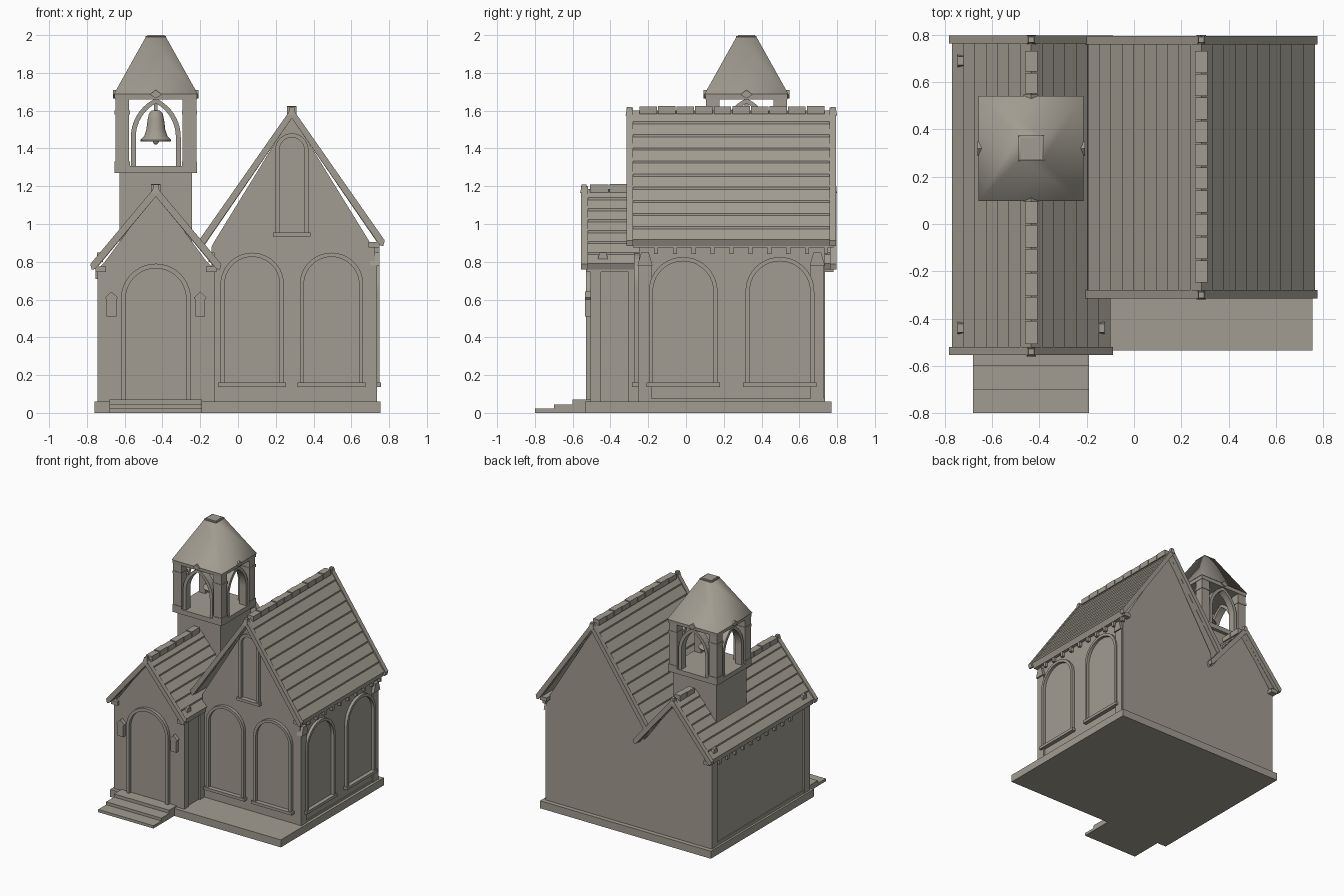
import bpy, bmesh, math

if "Cube" in bpy.data.objects:
    bpy.data.objects.remove(bpy.data.objects["Cube"])

stone = bpy.data.materials.new("warm grey stone")
stone.diffuse_color = (0.36, 0.335, 0.285, 1)
stone.use_nodes = True
stone.node_tree.nodes["Principled BSDF"].inputs["Base Color"].default_value = stone.diffuse_color


def finish(name, bm):
    bmesh.ops.recalc_face_normals(bm, faces=bm.faces)
    me = bpy.data.meshes.new(name)
    bm.to_mesh(me)
    bm.free()
    me.materials.append(stone)
    ob = bpy.data.objects.new(name, me)
    bpy.context.collection.objects.link(ob)
    return ob


def prism(name, pts, axis, a, b):
    """Extrude a (horizontal, z) outline along x or y from a to b."""
    bm = bmesh.new()
    put = (lambda u, v, d: (u, d, v)) if axis == "y" else (lambda u, v, d: (d, u, v))
    lo = [bm.verts.new(put(u, v, a)) for u, v in pts]
    hi = [bm.verts.new(put(u, v, b)) for u, v in pts]
    bm.faces.new(lo)
    bm.faces.new(hi)
    n = len(pts)
    for i in range(n):
        j = (i + 1) % n
        bm.faces.new((lo[i], lo[j], hi[j], hi[i]))
    return finish(name, bm)


def box(name, x0, x1, y0, y1, z0, z1):
    return prism(name, [(x0, z0), (x1, z0), (x1, z1), (x0, z1)], "y", y0, y1)


def frustum(name, cx, cy, h0, z0, h1, z1):
    bm = bmesh.new()
    bmesh.ops.create_cube(bm, size=2)
    for v in bm.verts:
        h, z = (h1, z1) if v.co.z > 0 else (h0, z0)
        v.co = (cx + h * v.co.x, cy + h * v.co.y, z)
    return finish(name, bm)


def smooth(ob, angle):
    bpy.ops.object.select_all(action="DESELECT")
    ob.select_set(True)
    bpy.context.view_layer.objects.active = ob
    bpy.ops.object.shade_smooth_by_angle(angle=math.radians(angle))


def arch_line(c, h, z0, spring, top, n=10):
    """Left foot, over the crown, to the right foot."""
    rise = top - spring
    r = (h * h + rise * rise) / (2 * h)
    end = math.asin(min(1, rise / r))
    side = [(h - r + r * math.cos(end * i / n), spring + r * math.sin(end * i / n))
            for i in range(n + 1)]
    left = [(c - h, z0)] + [(c - u, v) for u, v in side]
    right = [(c + u, v) for u, v in reversed(side[:-1])] + [(c + h, z0)]
    return left + right


def arch(name, c, h, z0, spring, top, t, axis, a, b):
    outer = arch_line(c, h, z0, spring, top)
    inner = arch_line(c, h - t, z0, spring, top - t)
    return prism(name, outer + inner[::-1], axis, a, b)


def window(name, c, h, z0, top, axis, a, b, out):
    arch(name + "_frame", c, h, z0, top - h, top, 0.022, axis, a, b)
    s = [(c - h - .012, z0 - .022), (c + h + .012, z0 - .022),
         (c + h + .012, z0), (c - h - .012, z0)]
    prism(name + "_sill", s, axis, min(a, out), max(b, out))


def roof(name, cx, top, run, drop, rows, y0, y1):
    """Lapped tile slopes, end boards and underside for one gable roof."""
    half = [(0, top)]
    for i in range(rows):
        f = (i + 1) / rows
        half.append((run * f, top - drop * f + .012))
        if i < rows - 1:
            half.append((run * f, top - drop * f))
    under = [(run - .015, top - drop - .022), (0, top - .04)]
    right = half + under
    pts = [(cx + u, v) for u, v in right] + [(cx - u, v) for u, v in reversed(right[1:-1])]
    prism(name + "_tiles", pts, "y", y0 + .03, y1 - .03)
    r, e = run + .012, top - drop
    board = [(0, top + .016), (r, e + .008), (r - .008, e - .022), (r - .026, e - .018), (0, top - .04)]
    pts = [(cx + u, v) for u, v in board] + [(cx - u, v) for u, v in reversed(board[1:-1])]
    for y, tag in ((y0, "front"), (y1 - .035, "back")):
        prism(f"{name}_{tag}_board", pts, "y", y, y + .035)


def ridge(name, cx, top, y0, y1, n):
    step = (y1 - y0) / n
    for i in range(n):
        box(name, cx - .026, cx + .026, y0 + i * step + .003, y0 + (i + 1) * step - .003,
            top - .04, top + .004 * (i % 2))


# Plinth and front steps
box("plinth", -.76, .755, -.535, .77, 0, .06)
box("lower_step", -.68, -.19, -.80, -.5, 0, .022)
box("middle_step", -.68, -.19, -.70, -.5, 0, .045)
box("upper_step", -.68, -.19, -.60, -.5, 0, .07)

# Walls: main hall and entrance wing
HX, WX = .285, -.435
prism("hall_walls", [(-.14, .05), (.725, .05), (.725, .88), (.70, .90), (HX, 1.575),
                     (-.13, .90), (-.14, .88)], "y", -.25, .735)
prism("wing_walls", [(-.735, .05), (-.135, .05), (-.135, .77), (-.165, .80), (WX, 1.165),
                     (-.705, .80), (-.735, .77)], "y", -.505, .735)

# Roofs with ridge tiles
roof("hall_roof", HX, 1.60, .48, .695, 10, -.315, .795)
roof("wing_roof", WX, 1.185, .335, .405, 7, -.555, .798)
ridge("hall_ridge_tile", HX, 1.622, -.25, .735, 10)
ridge("wing_ridge_tile", WX, 1.208, -.51, .10, 6)
ridge("wing_rear_ridge_tile", WX, 1.208, .55, .735, 2)
for cx, y, z in ((HX, -.30, 1.605), (HX, .78, 1.605), (WX, -.54, 1.195), (WX, .78, 1.195)):
    frustum("ridge_finial", cx, y, .02, z - .03, .012, z + .015)

# Eave plates and corbels
box("hall_eave_plate", .69, .75, -.28, .78, .875, .905)
box("wing_left_eave_plate", -.755, -.70, -.53, .78, .745, .775)
box("wing_right_eave_plate", -.17, -.115, -.53, -.25, .745, .775)
for i in range(10):
    y = -.17 + i * .1
    box("hall_corbel", .72, .748, y, y + .022, .84, .88)
    box("wing_corbel", -.755, -.73, y - .1, y - .078, .71, .75)

# Corner posts with tapered capitals
for y in (-.217, .695):
    box("hall_corner_post", .70, .737, y - .035, y + .035, .06, .79)
    prism("hall_post_capital", [(y - .04, .78), (y + .04, .78), (y + .02, .85), (y - .02, .85)],
          "x", .70, .748)
for y in (-.47, .70):
    box("wing_left_post", -.745, -.71, y - .035, y + .035, .06, .75)
for y in (-.475, -.275):
    box("wing_right_post", -.16, -.122, y - .03, y + .025, .06, .75)
box("hall_side_skirting", .71, .733, -.25, .735, .06, .075)
box("wing_side_skirting", -.743, -.72, -.50, .735, .06, .085)

# Small stone knobs breaking through the low roof edges
for x, y, s in ((-.73, -.44, -1), (-.73, .69, -1), (-.14, -.44, 1)):
    prism("roof_knob", [(y - .03, .80), (y + .03, .80), (y + .018, .85), (y - .018, .85)],
          "x", x - .016, x + .016)

# Windows and door
for c in (.075, .495):
    window("hall_front_window", c, .168, .16, .848, "y", -.275, -.24, -.285)
window("attic_window", HX, .088, .955, 1.48, "y", -.275, -.24, -.285)
for c in (-.015, .497):
    window("hall_side_window", c, .182, .16, .825, "x", .72, .748, .757)
arch("door_frame", WX, .185, .06, .605, .79, .025, "y", -.53, -.49)

# Wall lanterns beside the door
for x in (-.67, -.20):
    prism("lantern", [(x - .026, .51), (x + .026, .51), (x + .026, .60), (x + .034, .61),
                      (x, .642), (x - .034, .61), (x - .026, .60)], "y", -.535, -.50)

# Bell tower
TX, TY = WX, .32
box("tower_body", TX - .192, TX + .192, TY - .192, TY + .192, .80, 1.27)
box("tower_collar", TX - .218, TX + .218, TY - .218, TY + .218, 1.27, 1.308)
for sx in (-1, 1):
    for sy in (-1, 1):
        x, y = TX + sx * .178, TY + sy * .178
        box("belfry_post", x - .036, x + .036, y - .036, y + .036, 1.30, 1.67)
        box("belfry_post_foot", x - .04, x + .04, y - .04, y + .04, 1.308, 1.33)
        box("belfry_post_head", x - .04, x + .04, y - .04, y + .04, 1.58, 1.60)
for s in (-1, 1):
    for axis, c, d in (("y", TX, TY), ("x", TY, TX)):
        mid = d + s * .18
        arch("belfry_arch", c, .132, 1.305, 1.46, 1.665, .026, axis, mid - .028, mid + .028)
        a = d + s * .215
        prism("arch_keystone", [(c - .032, 1.685), (c, 1.665), (c + .032, 1.685), (c, 1.71)],
              axis, a - .012, a + .012)

# Spire
frustum("spire_band", TX, TY, .217, 1.66, .219, 1.69)
smooth(frustum("spire", TX, TY, .222, 1.688, .05, 1.996), 95)
box("spire_cap", TX - .054, TX + .054, TY - .054, TY + .054, 1.985, 1.995)
box("spire_cap_top", TX - .045, TX + .045, TY - .045, TY + .045, 1.99, 2.0)

# Bell, turned from a profile
profile = [(0, 1.60), (.022, 1.60), (.036, 1.585), (.044, 1.55), (.05, 1.50), (.062, 1.465),
           (.082, 1.445), (.08, 1.437), (0, 1.437)]
bm = bmesh.new()
vs = [bm.verts.new((TX + r, TY, z)) for r, z in profile]
es = [bm.edges.new(p) for p in zip(vs, vs[1:])]
bmesh.ops.spin(bm, geom=vs + es, cent=(TX, TY, 0), axis=(0, 0, 1), angle=2 * math.pi, steps=24)
bmesh.ops.remove_doubles(bm, verts=bm.verts, dist=.0005)
smooth(finish("bell", bm), 35)
bm = bmesh.new()
bmesh.ops.create_uvsphere(bm, u_segments=12, v_segments=8, radius=.016)
bmesh.ops.translate(bm, verts=bm.verts, vec=(TX, TY, 1.437))
smooth(finish("bell_clapper", bm), 60)
box("bell_hanger", TX - .01, TX + .01, TY - .01, TY + .01, 1.59, 1.67)
